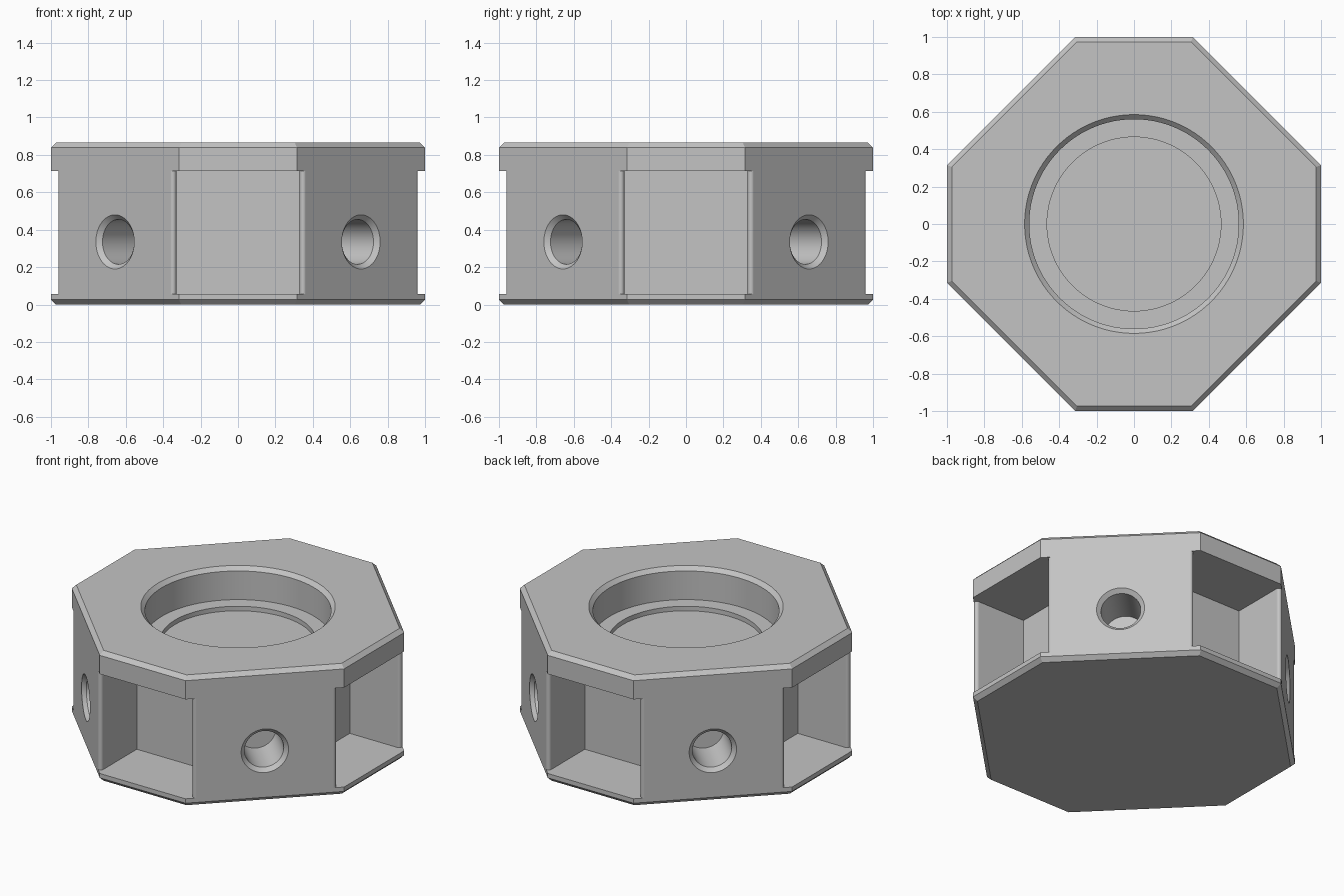
import bpy, bmesh, math
from mathutils import Matrix, Vector

HALF, CORNER = 1.0, 0.315          # octagon half width, half length of the axis sides
DIAGONAL = HALF + CORNER           # |x| + |y| on the slanted sides
HEIGHT, CHAMFER = 0.865, 0.026

cube = bpy.data.objects.get("Cube")
if cube:
    bpy.data.objects.remove(cube, do_unlink=True)


def loft(name, rings, matrix=Matrix()):
    """Closed solid through a list of (outline, z) rings."""
    bm = bmesh.new()
    loops = [[bm.verts.new((x, y, z)) for x, y in outline] for outline, z in rings]
    for low, high in zip(loops, loops[1:]):
        for i in range(len(low)):
            j = (i + 1) % len(low)
            bm.faces.new((low[i], low[j], high[j], high[i]))
    bm.faces.new(loops[0][::-1])
    bm.faces.new(loops[-1])
    bmesh.ops.recalc_face_normals(bm, faces=bm.faces)
    bm.transform(matrix)
    mesh = bpy.data.meshes.new(name)
    bm.to_mesh(mesh)
    bm.free()
    obj = bpy.data.objects.new(name, mesh)
    bpy.context.collection.objects.link(obj)
    return obj


def octagon(inset):
    a = HALF - inset
    b = CORNER - inset * (math.sqrt(2) - 1)
    return [(b, -a), (a, -b), (a, b), (b, a), (-b, a), (-a, b), (-a, -b), (-b, -a)]


def circle(radius, sides):
    return [(radius * math.cos(math.tau * i / sides),
             radius * math.sin(math.tau * i / sides)) for i in range(sides)]


def lathe(name, profile, sides, matrix=Matrix()):
    return loft(name, [(circle(r, sides), z) for r, z in profile], matrix)


def pocket_outline(wall=0.33, back=0.59, radius=0.0185, steps=8):
    """Side pocket opening toward +y, flaring round the pillar edges."""
    cx = wall + radius
    cy = DIAGONAL - wall - radius * (1 + math.sqrt(2))
    half = [(wall, back)]
    for i in range(steps + 1):
        angle = math.radians(180 - 135 * i / steps)
        half.append((cx + radius * math.cos(angle), cy + radius * math.sin(angle)))
    x, y = half[-1]
    half += [(x + 0.1, y + 0.1), (x + 0.1, 1.2)]
    return half + [(-x, y) for x, y in reversed(half)]


# Octagonal block with chamfered rims
body = loft("octagonal_body", [
    (octagon(CHAMFER), 0), (octagon(0), CHAMFER),
    (octagon(0), HEIGHT - CHAMFER), (octagon(CHAMFER), HEIGHT)])

# Stepped round recess in the top
cutters = [lathe("top_recess_cutter", [
    (0.465, 0.62), (0.465, 0.65), (0.56, 0.65),
    (0.56, 0.84), (0.585, HEIGHT), (0.61, 0.89)], 96)]

# Four side pockets and four countersunk holes
for k in range(4):
    turn = Matrix.Rotation(k * math.pi / 2, 4, "Z")
    outline = pocket_outline()
    cutters.append(loft("pocket_cutter", [(outline, 0.055), (outline, 0.715)], turn))

    outward = Vector((1, 1, 0)).normalized()
    place = Matrix.Translation(outward * DIAGONAL / math.sqrt(2) + Vector((0, 0, 0.335)))
    aim = outward.to_track_quat("Z", "Y").to_matrix().to_4x4()
    cutters.append(lathe("hole_cutter", [
        (0.12, -0.3), (0.12, -0.025), (0.145, 0), (0.17, 0.025)], 48, turn @ place @ aim))

# Cut the block and drop the cutters
bpy.context.view_layer.objects.active = body
body.select_set(True)
for cutter in cutters:
    cutter.hide_render = True
    cut = body.modifiers.new("cut", "BOOLEAN")
    cut.operation = "DIFFERENCE"
    cut.solver = "EXACT"
    cut.object = cutter
    bpy.ops.object.modifier_apply(modifier=cut.name)
for cutter in cutters:
    bpy.data.objects.remove(cutter, do_unlink=True)

# Smooth round walls, crisp edges
bpy.ops.object.shade_smooth_by_angle(angle=math.radians(30))
weighted = body.modifiers.new("weighted_normals", "WEIGHTED_NORMAL")
weighted.keep_sharp = True

# Plain grey finish
grey = bpy.data.materials.new("plain_grey")
grey.use_nodes = True
colour = (0.55, 0.55, 0.55, 1)
grey.diffuse_color = colour
grey.node_tree.nodes["Principled BSDF"].inputs["Base Color"].default_value = colour
body.data.materials.clear()
body.data.materials.append(grey)
